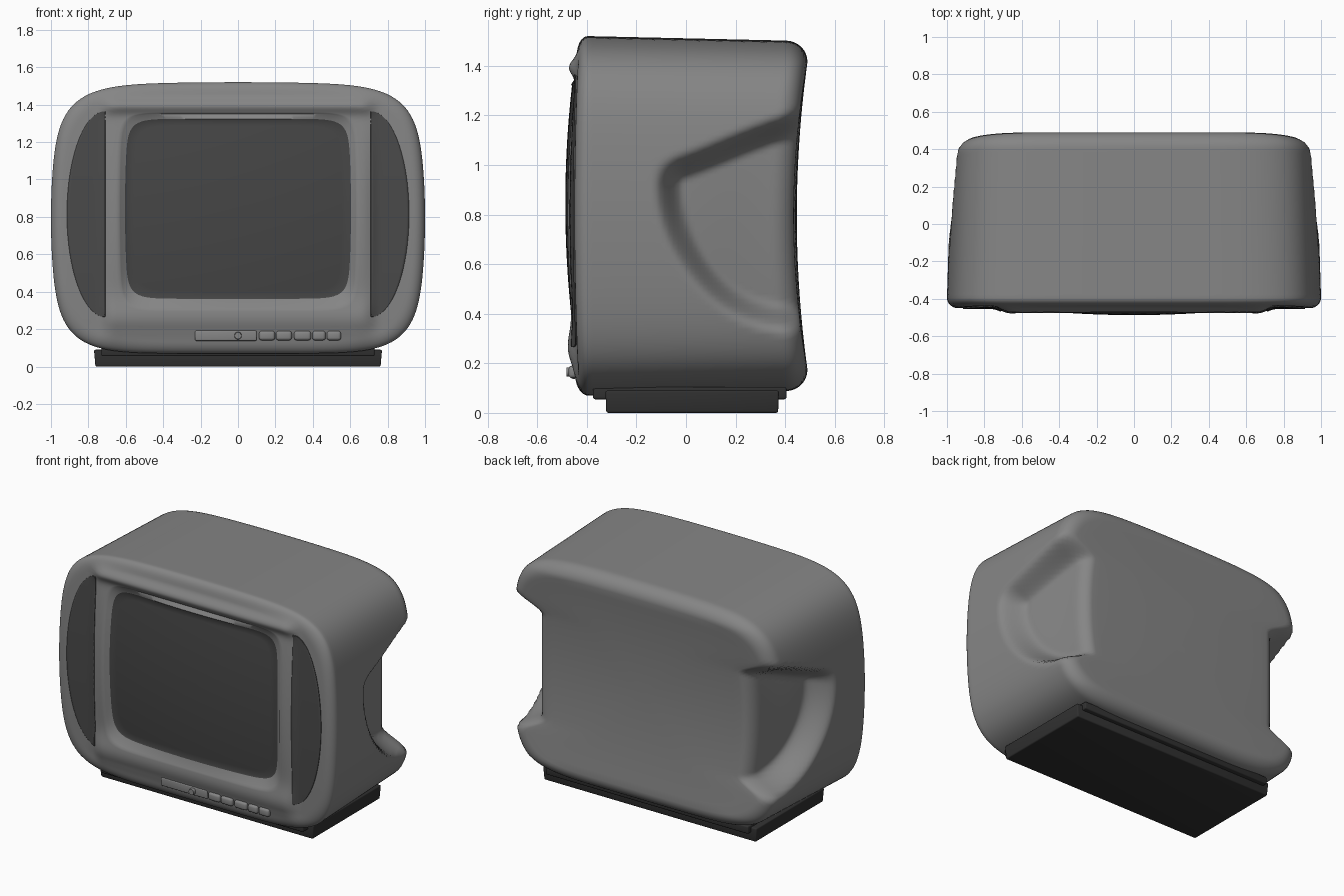
import bpy, bmesh, math
from mathutils import Vector

if "Cube" in bpy.data.objects:
    bpy.data.objects.remove(bpy.data.objects["Cube"])

SIDES = 240


def material(name, value):
    m = bpy.data.materials.new(name)
    m.use_nodes = True
    colour = (value, value, value, 1)
    m.diffuse_color = colour
    m.node_tree.nodes["Principled BSDF"].inputs["Base Color"].default_value = colour
    return m


casing = material("casing grey", 0.235)
glass = material("screen dark grey", 0.06)
cloth = material("speaker dark grey", 0.068)
black = material("base black", 0.03)


def smooth(t):
    t = max(0.0, min(1.0, t))
    return t * t * (3 - 2 * t)


def make(name, bm, mats, angle=55):
    mesh = bpy.data.meshes.new(name)
    bmesh.ops.recalc_face_normals(bm, faces=bm.faces)
    bm.to_mesh(mesh)
    bm.free()
    obj = bpy.data.objects.new(name, mesh)
    bpy.context.collection.objects.link(obj)
    for m in mats:
        mesh.materials.append(m)
    bpy.ops.object.select_all(action='DESELECT')
    obj.select_set(True)
    bpy.context.view_layer.objects.active = obj
    bpy.ops.object.shade_smooth_by_angle(angle=math.radians(angle))
    return obj


def squircle(half_w, half_h, mid, power, bulge=0.0, crown=0.0):
    """Rounded rectangle sampled by direction, as (x, z) points."""
    pts = []
    for i in range(SIDES):
        t = 2 * math.pi * i / SIDES
        c, s = math.cos(t), math.sin(t)
        r = (abs(c) ** power + abs(s) ** power) ** (-1 / power)
        u, w = r * c, r * s
        arch = 1 - crown * u * u if w > 0 else 1
        pts.append((half_w * u * (1 - bulge * w * w), mid + half_h * w * arch))
    return pts


MID = 0.795
outline = squircle(1.0, 0.725, MID, 6.3, 0.07, 0.03)
frame = squircle(0.635, 0.525, 0.83, 11, 0.02)
opening = squircle(0.6, 0.475, 0.845, 10, 0.03)


def inset(amount, narrow=1.0):
    return [(x * narrow * (1 - amount), MID + (z - MID) * narrow * (1 - amount / 0.725))
            for x, z in outline]


def blend(a, b, t):
    return [(p[0] + (q[0] - p[0]) * t, p[1] + (q[1] - p[1]) * t) for p, q in zip(a, b)]


def face_y(x, z):
    """Front panel: bowed screen posts between a brow and a chin ridge."""
    middle = smooth((0.76 - abs(x)) / 0.1)
    bow = max(0.0, 1 - ((z - 0.8) / 0.6) ** 2)
    brow = math.exp(-((z - 1.395) / 0.04) ** 2)
    chin = math.exp(-((z - 0.25) / 0.1) ** 2)
    return -0.437 - 0.013 * bow - middle * (0.028 * bow + 0.034 * brow + 0.032 * chin)


def screen_y(x, z):
    return -0.487 + 0.033 * (x / 0.6) ** 2 + 0.027 * ((z - 0.845) / 0.475) ** 2


def grip(y, z):
    """Relative depth of the scooped hand grip on each side."""
    drop = max(0.0, 0.93 - z) / 0.61
    curve = (1 - math.hypot((0.47 - min(y, 0.47)) / 0.6, drop)) * 0.6
    slope = (1.035 + 0.353 * (y + 0.06) - z) * 0.94
    return (0.145 + 0.14 * max(0, y)) * smooth(curve / 0.12) * smooth(slope / 0.11)


# Rings of the casing, front centre to back centre, each a list of (x, y, z)
rings = []
for i in range(1, 15):                                   # domed glass
    k = i / 14
    flat = [(x * k, 0.845 + (z - 0.845) * k) for x, z in opening]
    rings.append([(x, screen_y(x, z), z) for x, z in flat])
GLASS_RINGS = len(rings)
shoulder = inset(0.06)
rings.append([(x, screen_y(x, z) - 0.004, z) for x, z in blend(opening, frame, 0.12)])
rings.append([(x, face_y(x, z) + 0.005, z) for x, z in blend(opening, frame, 0.85)])
for i in range(17):                                      # front panel
    rings.append([(x, face_y(x, z), z) for x, z in blend(frame, shoulder, i / 16)])
for i in range(1, 8):                                    # front rounding
    a = math.pi / 2 * i / 7
    rings.append([(x, -0.395 + (face_y(x, z) + 0.395) * math.cos(a), z)
                  for x, z in inset(0.06 * (1 - math.sin(a)))])
BACK, RADIUS = 0.49, 0.085


def narrowing(y):
    return 1 - 0.025 * (y + 0.395) / 0.8


for i in range(1, 45):                                   # side walls
    y = -0.395 + (BACK - RADIUS + 0.395) * i / 44
    rings.append([(x, y, z) for x, z in inset(0, narrowing(y))])
for i in range(1, 9):                                    # back rounding
    a = math.pi / 2 * i / 8
    y = BACK - RADIUS + RADIUS * math.sin(a)
    rings.append([(x, y, z) for x, z in inset(RADIUS * (1 - math.cos(a)), narrowing(y))])
last = rings[-1]
for i in range(1, 14):                                   # back panel
    k = 1 - i / 14
    rings.append([(x * k, y + 0.012 * (1 - k * k), MID + (z - MID) * k) for x, y, z in last])


def shape(p):
    """Hollow the back and carve the grips."""
    x, y, z = p
    x *= 1 - grip(y, z)
    hollow = max(0.0, 1 - ((z - MID) / 0.62) ** 2)
    return Vector((x, y - 0.055 * hollow * smooth(y / 0.4), z))


bm = bmesh.new()
loops = [[bm.verts.new(shape(p)) for p in ring] for ring in rings]
for n, (a, b) in enumerate(zip(loops, loops[1:])):
    for i in range(SIDES):
        j = (i + 1) % SIDES
        f = bm.faces.new((a[i], a[j], b[j], b[i]))
        f.material_index = 1 if n < GLASS_RINGS else 0
bm.faces.new(loops[0]).material_index = 1
bm.faces.new(loops[-1])
make("casing_and_screen", bm, [casing, glass])

# Crescent speaker grilles, mirrored to both sides
bm = bmesh.new()
rows = []
for i in range(41):
    s = math.sin(math.pi * (i / 40 - 0.5)) * 0.998
    z, width = 0.815 + 0.55 * s, 0.205 * math.sqrt(1 - s * s)
    row = [0.71 + width * k / 14 for k in range(15)]
    rows.append([bm.verts.new((x, face_y(x, z) - 0.002, z)) for x in row])
for a, b in zip(rows, rows[1:]):
    for k in range(14):
        bm.faces.new((a[k], a[k + 1], b[k + 1], b[k]))
speaker = make("speaker_grilles", bm, [cloth])
speaker.modifiers.new("both_sides", 'MIRROR')
thick = speaker.modifiers.new("thickness", 'SOLIDIFY')
thick.thickness = 0.007
thick.offset = 0


def block(name, centre, size, mat, bevel, taper=1.0):
    bm = bmesh.new()
    bmesh.ops.create_cube(bm, size=1)
    for v in bm.verts:
        k = taper if v.co.z < 0 else 1
        v.co = Vector((v.co.x * size[0] * k, v.co.y * size[1] * k, v.co.z * size[2])) + Vector(centre)
    bmesh.ops.bevel(bm, geom=bm.edges[:], offset=bevel, segments=3, profile=0.5, affect='EDGES')
    return make(name, bm, [mat], 40)


# Stand under the casing
block("base_plinth", (0, 0.025, 0.045), (1.54, 0.7, 0.09), black, 0.008, 0.99)
block("base_lip", (0, 0.015, 0.08), (1.46, 0.78, 0.05), black, 0.008)

# Control strip: plate, round knob and a row of push buttons
ROW = 0.165
block("control_plate", (-0.065, face_y(0, ROW), ROW), (0.33, 0.022, 0.055), casing, 0.007)
for n, (x, w) in enumerate([(0.155, 0.085), (0.245, 0.085), (0.345, 0.09), (0.433, 0.07), (0.513, 0.075)]):
    block("push_button_%d" % (n + 1), (x, face_y(x, ROW) - 0.004, ROW), (w, 0.035, 0.05), casing, 0.014)
bm = bmesh.new()
bmesh.ops.create_cone(bm, cap_ends=True, segments=24, radius1=0.022, radius2=0.018, depth=0.04)
for v in bm.verts:
    v.co = Vector((v.co.x, face_y(0, ROW) - 0.01 - v.co.z, ROW + v.co.y))
make("tuning_knob", bm, [casing], 40)
